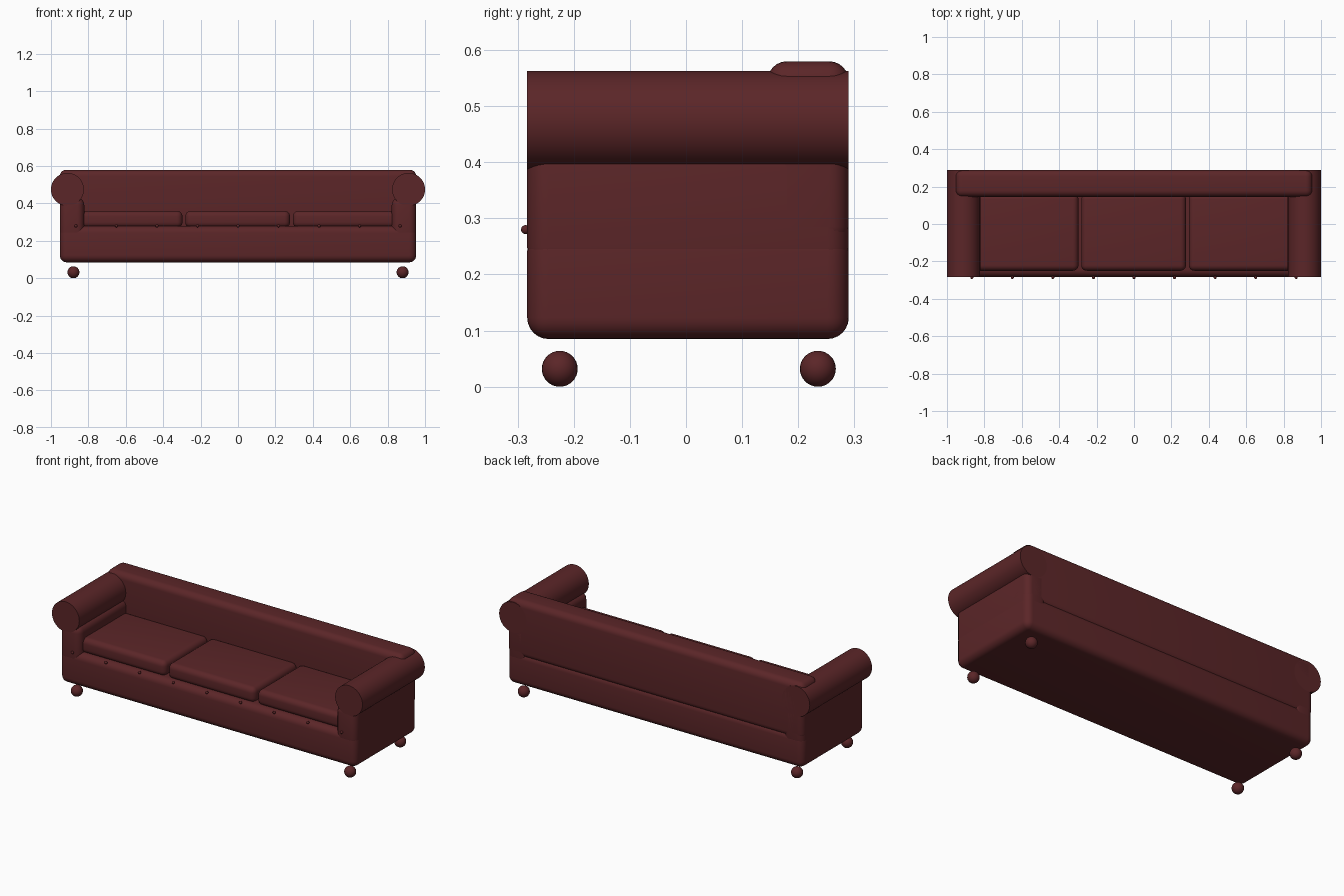
import bpy, math

if "Cube" in bpy.data.objects:
    bpy.data.objects.remove(bpy.data.objects["Cube"])

leather = bpy.data.materials.new("dark red leather")
leather.diffuse_color = (0.105, 0.019, 0.021, 1)
leather.use_nodes = True
leather.node_tree.nodes["Principled BSDF"].inputs["Base Color"].default_value = leather.diffuse_color


def finish(ob, name):
    ob.name = name
    ob.data.materials.append(leather)
    bpy.ops.object.shade_smooth_by_angle(angle=math.radians(35))
    return ob


def soft_box(name, x, y, z, r):
    """Rounded box from (min, max) ranges."""
    bpy.ops.mesh.primitive_cube_add(size=1)
    ob = bpy.context.object
    for v in ob.data.vertices:
        v.co = [(a + b) / 2 + c * (b - a) for (a, b), c in zip((x, y, z), v.co)]
    mod = ob.modifiers.new("soft edges", 'BEVEL')
    mod.width = r
    mod.segments = 6
    bpy.ops.object.modifier_apply(modifier=mod.name)
    return finish(ob, name)


def ball(name, loc, r):
    bpy.ops.mesh.primitive_uv_sphere_add(segments=24, ring_count=16, radius=r, location=loc)
    return finish(bpy.context.object, name)


# main body
soft_box("base", (-0.953, 0.953), (-0.283, 0.29), (0.085, 0.28), 0.038)
soft_box("backrest", (-0.953, 0.953), (0.145, 0.29), (0.25, 0.58), 0.035)

# seat cushions
for i in (-1, 0, 1):
    c = i * 0.575 - 0.002
    soft_box("seat_cushion", (c - 0.28, c + 0.28), (-0.25, 0.16), (0.27, 0.36), 0.03)

for s in (-1, 1):
    # arm panel with rolled top
    soft_box("arm_panel", sorted((s * 0.822, s * 0.953)), (-0.283, 0.29), (0.21, 0.43), 0.038)
    bpy.ops.mesh.primitive_cylinder_add(vertices=48, radius=0.088, depth=0.573,
                                        location=(s * 0.912, 0.0035, 0.475),
                                        rotation=(math.pi / 2, 0, 0))
    finish(bpy.context.object, "arm_roll")
    # ball feet
    for y in (-0.225, 0.235):
        ball("foot", (s * 0.88, y, 0.032), 0.032)

# row of studs along the front
for i in range(-4, 5):
    ball("stud", (i * 0.2167, -0.286, 0.28), 0.008)
